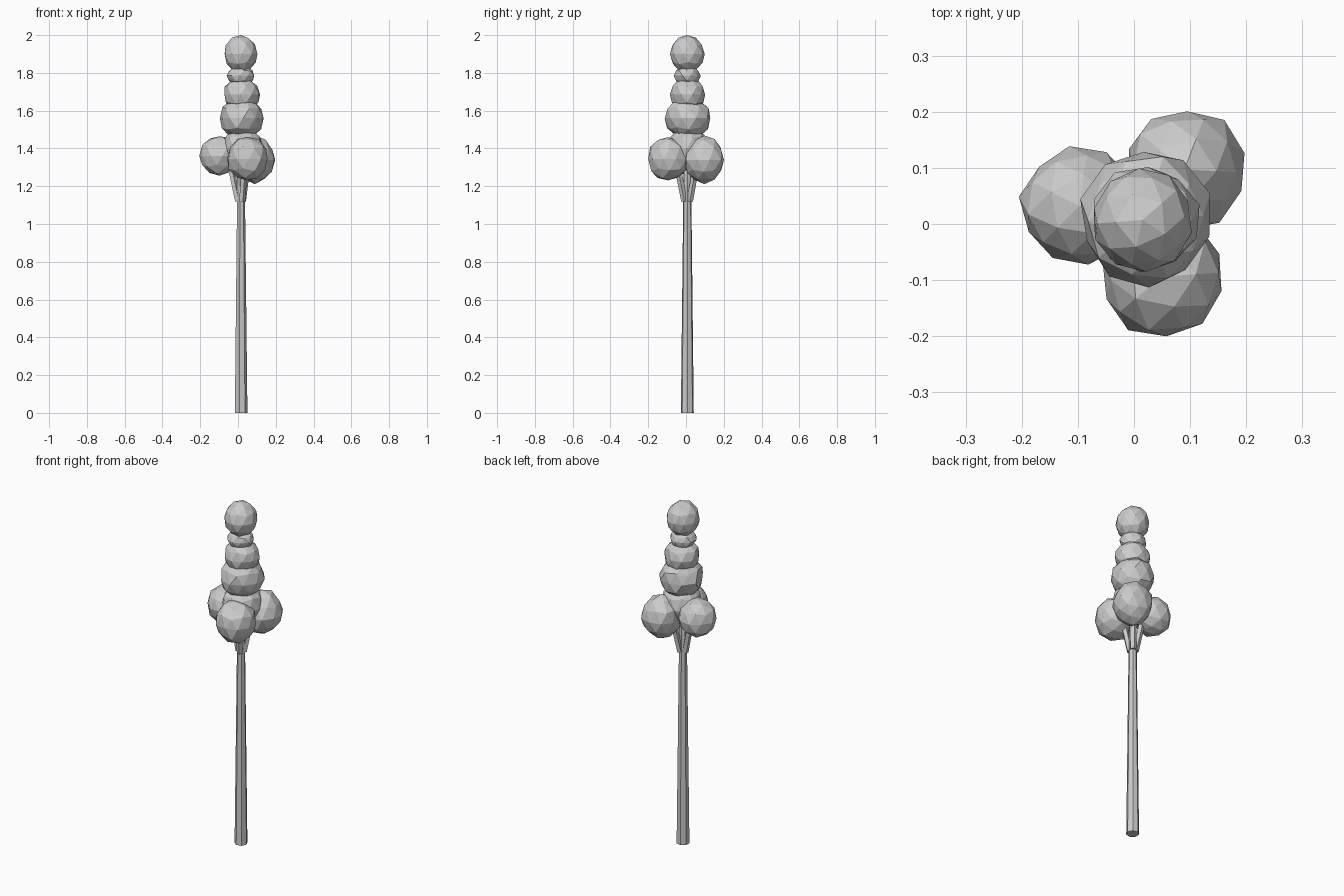
import bpy, bmesh, random
from math import sin, cos, radians
from mathutils import Vector, noise

cube = bpy.data.objects.get("Cube")
if cube:
    bpy.data.objects.remove(cube, do_unlink=True)

grey = bpy.data.materials.new("plain grey")
grey.use_nodes = True
colour = (0.6, 0.6, 0.6, 1)
grey.diffuse_color = colour
grey.node_tree.nodes["Principled BSDF"].inputs["Base Color"].default_value = colour

AXIS = Vector((0.015, 0.007, 0))
random.seed(4)


def finish(name, bm):
    bmesh.ops.recalc_face_normals(bm, faces=bm.faces)
    mesh = bpy.data.meshes.new(name)
    bm.to_mesh(mesh)
    bm.free()
    mesh.materials.append(grey)
    obj = bpy.data.objects.new(name, mesh)
    bpy.context.collection.objects.link(obj)
    return obj


def clump(name, centre, size, rough=0.05):
    """Faceted, slightly uneven ball of foliage."""
    bm = bmesh.new()
    bmesh.ops.create_icosphere(bm, subdivisions=2, radius=1)
    turn = random.uniform(0, 6)
    for v in bm.verts:
        p = v.co * (1 + random.uniform(-rough, rough))
        x, y = p.x * cos(turn) - p.y * sin(turn), p.x * sin(turn) + p.y * cos(turn)
        v.co = Vector(centre) + Vector((x * size[0], y * size[1], p.z * size[2]))
    return finish(name, bm)


def limb(name, stations, sides):
    """Tapering prism through (centre, radius) stations."""
    bm = bmesh.new()
    rings = []
    for c, r in stations:
        rings.append([bm.verts.new(Vector(c) + Vector((r * cos(radians(360 * i / sides)),
                      r * sin(radians(360 * i / sides)), 0))) for i in range(sides)])
    for a, b in zip(rings, rings[1:]):
        for i in range(sides):
            j = (i + 1) % sides
            bm.faces.new((a[i], a[j], b[j], b[i]))
    bm.faces.new(rings[0])
    bm.faces.new(rings[-1])
    return finish(name, bm)


# Slender trunk
limb("trunk", [(AXIS, 0.035), (AXIS + Vector((0, 0, 1.15)), 0.022),
               (AXIS + Vector((0, 0, 1.4)), 0.02)], 7)

# Short branches leaning out of the trunk top
for name, angle in (("left_branch", 55), ("right_branch", 170), ("front_branch", -70)):
    out = Vector((cos(radians(angle)), sin(radians(angle)), 0))
    limb(name, [(AXIS + out * 0.016 + Vector((0, 0, 1.12)), 0.018),
                (AXIS + out * 0.055 + Vector((0, 0, 1.3)), 0.018)], 5)

# Three large lower clumps
clump("right_clump", (-0.098, 0.032, 1.36), (0.104, 0.104, 0.108))
clump("front_clump", (0.05, -0.094, 1.345), (0.112, 0.11, 0.118))
clump("back_clump", (0.09, 0.097, 1.34), (0.108, 0.108, 0.125))

# Stacked crown
clump("core_clump", (0.02, 0.01, 1.4), (0.11, 0.105, 0.12))
clump("lower_tier", (0.022, 0.01, 1.56), (0.118, 0.123, 0.112))
clump("middle_tier", (0.02, 0.01, 1.685), (0.098, 0.094, 0.09))
clump("neck_tier", (0.014, 0.007, 1.785), (0.073, 0.07, 0.055))
clump("top_clump", (0.015, 0.007, 1.9), (0.089, 0.092, 0.1), 0.02)
